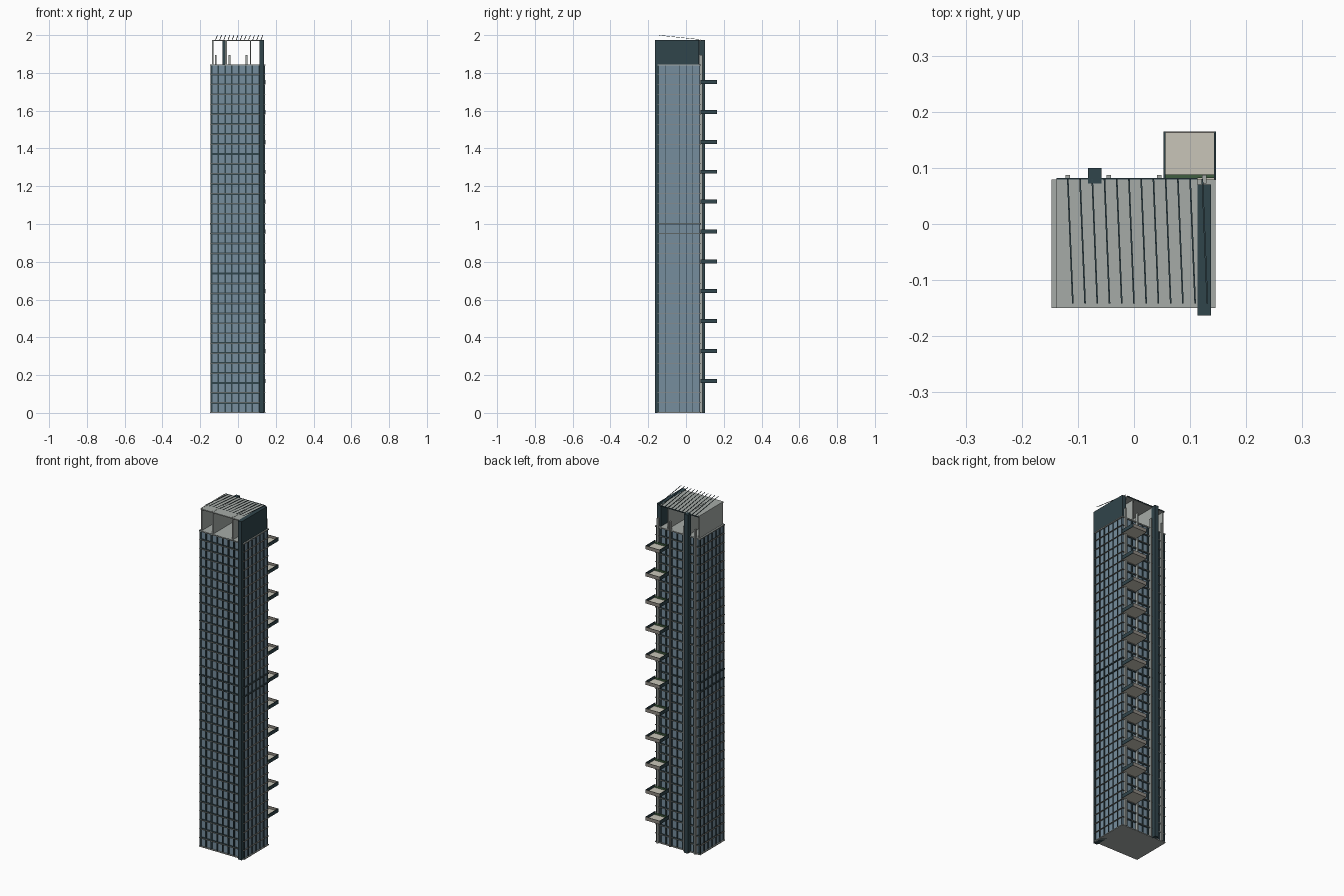
import bpy
import bmesh
from mathutils import Matrix, Vector

cube = bpy.data.objects.get("Cube")
if cube:
    bpy.data.objects.remove(cube, do_unlink=True)


def material(name, r, g, b):
    m = bpy.data.materials.new(name)
    m.use_nodes = True
    m.diffuse_color = (r, g, b, 1)
    m.node_tree.nodes["Principled BSDF"].inputs["Base Color"].default_value = (r, g, b, 1)
    return m


GLASS = material("blue grey glass", 0.18, 0.27, 0.34)
TEAL = material("dark teal metal", 0.030, 0.058, 0.070)
GREY = material("light grey concrete", 0.38, 0.41, 0.39)
TAUPE = material("taupe stone", 0.27, 0.25, 0.22)
BEIGE = material("beige paving", 0.58, 0.56, 0.48)
GREEN = material("planting green", 0.05, 0.11, 0.05)


def boxes(name, mat, spans):
    """One object made of boxes given as (x0, x1, y0, y1, z0, z1)."""
    bm = bmesh.new()
    for x0, x1, y0, y1, z0, z1 in spans:
        centre = Vector((x0 + x1, y0 + y1, z0 + z1)) / 2
        size = Matrix.Diagonal((x1 - x0, y1 - y0, z1 - z0, 1))
        bmesh.ops.create_cube(bm, size=1, matrix=Matrix.Translation(centre) @ size)
    mesh = bpy.data.meshes.new(name)
    bm.to_mesh(mesh)
    bm.free()
    mesh.materials.append(mat)
    obj = bpy.data.objects.new(name, mesh)
    bpy.context.collection.objects.link(obj)
    return obj


# Main dimensions
FLOORS = 35
TOP = 1.845
CROWN = 1.975
STEP = TOP / FLOORS
X0, X1, Y0, Y1 = -0.14, 0.138, -0.143, 0.072     # glass
E = 0.007                                       # ledge overhang
levels = [i * STEP for i in range(1, FLOORS)]

# Tower body, base and terrace
boxes("glass_body", GLASS, [(X0, X1, Y0, Y1, 0.004, TOP - 0.004)])
boxes("base_plate", GREY, [(X0 - E, X1 + E, Y0 - E, Y1 + E, 0, 0.005)])
boxes("terrace", GREY, [(X0 - E, X1 + E, Y0 - E, Y1 + E, TOP - 0.006, TOP)])

# Floor edges: thin stone ledges all round, dark spandrels front and back
boxes("floor_ledges", TAUPE,
      [(X0 - E, X1 + E, Y0 - E, Y1 + E, z - 0.0012, z + 0.0012) for z in levels])
boxes("spandrels", TEAL,
      [(X0 - 0.001, 0.112, Y0 - 0.004, Y1 + 0.004, z - 0.005, z + 0.005) for z in levels])
boxes("plant_floor_bands", TEAL,
      [(X0 - E, X1 + E, Y0 - E, Y1 + E, z - 0.003, z + 0.003)
       for z in (18 * STEP, 19 * STEP)])

# Vertical mullions: wide on front and back, thin deep fins on the sides
bay = (0.112 - X0) / 7
wide = [X0 + bay * i for i in range(8)]
boxes("front_mullions", TEAL,
      [(x - 0.004, x + 0.004, Y0 - 0.006, Y0, 0.004, TOP) for x in wide])
boxes("back_mullions", TEAL,
      [(x - 0.004, x + 0.004, Y1, Y1 + 0.006, 0.004, TOP) for x in wide])
side_bay = (Y1 - Y0) / 6
for name, a, b in (("right_side_fins", X0 - 0.006, X0), ("left_side_fins", X1, X1 + 0.006)):
    boxes(name, TEAL,
          [(a, b, Y0 + side_bay * i - 0.001, Y0 + side_bay * i + 0.001, 0.004, TOP)
           for i in range(7)])

# Full height blades and ribs
boxes("front_blade", TEAL, [(0.113, 0.1375, -0.163, 0.070, 0, CROWN)])
boxes("back_blade", TEAL, [(-0.082, -0.058, Y1, 0.100, 0, CROWN)])
boxes("back_ribs", GREY,
      [(x - 0.004, x + 0.004, Y1, 0.087, 0, 1.895) for x in (-0.118, -0.045, 0.045, 0.125)])

# Open crown: walls and roof
boxes("crown_walls", GREY, [
    (-0.138, -0.131, Y0, Y1, TOP, CROWN),
    (-0.068, -0.058, Y0, Y1, TOP, CROWN),
    (0.063, 0.069, Y0, Y1, TOP, CROWN),
])
boxes("crown_roof", GREY, [(-0.138, 0.113, Y0 - E, Y1 + E, CROWN - 0.007, CROWN - 0.001)])
boxes("roof_back_edge", TEAL, [(-0.138, 0.113, 0.079, 0.082, CROWN - 0.006, CROWN - 0.001)])

# Sloping roof slats, rising to the front
slats = boxes("roof_slats", TEAL, [
    (x - 0.0014, x + 0.0014, -0.142, 0.080, CROWN, CROWN + 0.002)
    for x in (-0.118 + 0.0218 * i for i in range(12))])
for v in slats.data.vertices:
    t = (0.080 - v.co.y) / 0.222
    v.co.x += 0.009 * t
    v.co.z += 0.023 * t

# Balconies on every third floor at the back
BX0, BX1, BY0, BY1 = 0.053, 0.146, 0.078, 0.165
W = 0.003
bases = [3 * STEP * (k + 1) + 0.001 for k in range(11)]
boxes("balcony_floors", BEIGE,
      [(BX0 + W, BX1 - W, BY0, BY1 - W, z, z + 0.006) for z in bases])
boxes("balcony_side_parapets", TEAL,
      [(a, a + W, BY0, BY1, z, z + 0.021) for z in bases for a in (BX0, BX1 - W)])
boxes("balcony_back_parapets", TAUPE,
      [(BX0 + W, BX1 - W, BY1 - W, BY1, z, z + 0.020) for z in bases])
boxes("balcony_planters", GREEN,
      [(BX0 + W, BX1 - W, 0.082, 0.088, z + 0.006, z + 0.016) for z in bases])
